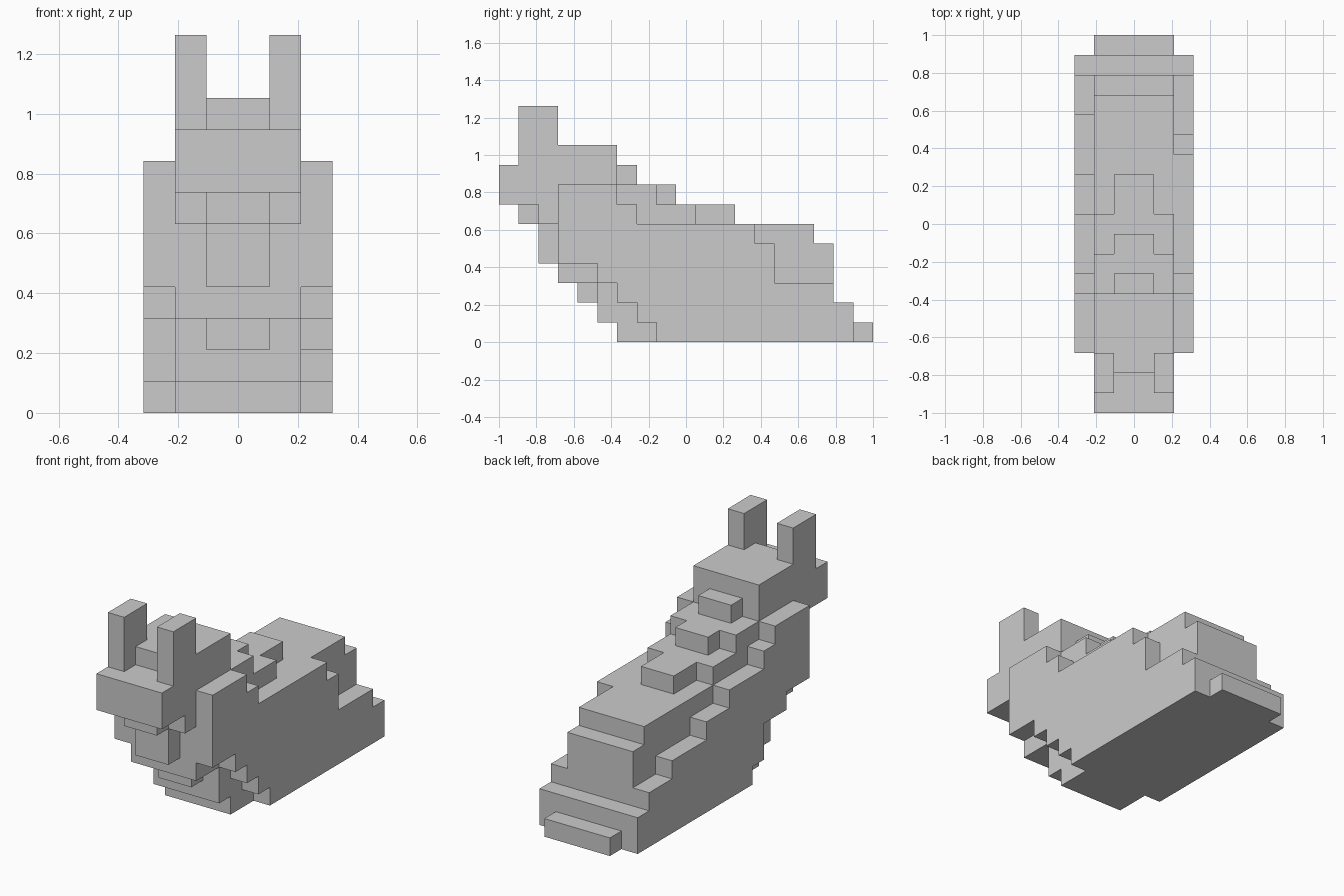
import bpy, bmesh

if "Cube" in bpy.data.objects:
    bpy.data.objects.remove(bpy.data.objects["Cube"])

U = 2 / 19          # block size; y counted 0..19 from the front, z from 0
cells = {}          # (x, y, z) -> part name


def box(part, x, y, z):
    """Fill a cuboid of blocks given as (start, end) pairs."""
    for i in range(*x):
        for j in range(*y):
            for k in range(*z):
                cells[i, j, k] = part


def stack(part, x, rows, z0=0):
    """Stepped slab: one (front, back) run per layer, going up."""
    for k, run in enumerate(rows, z0):
        box(part, x, run, (k, k + 1))


# Trunk: stepped body, four blocks wide
stack("trunk", (-2, 2), [(6, 18), (5, 18), (5, 17), (3, 17), (3, 17),
                         (3, 16), (2, 10), (3, 8)])

# Flanks: the two sides step down differently
stack("right_flank", (2, 3), [(8, 18), (7, 18), (6, 17), (5, 14), (3, 14),
                              (3, 13), (3, 7), (3, 6)])
stack("left_flank", (-3, -2), [(8, 18), (7, 18), (7, 17), (5, 15), (3, 12),
                               (3, 10), (3, 7), (3, 6)])

# Tail stub
box("tail", (-2, 2), (18, 19), (0, 1))

# Chest and belly ridges along the middle
box("belly_ridge", (-1, 1), (4, 5), (2, 3))
box("chest", (-1, 1), (2, 3), (4, 6))
box("throat", (-1, 1), (1, 2), (6, 7))

# Back ridges along the middle
box("back_ridge", (-1, 1), (10, 12), (6, 7))
box("back_ridge", (-1, 1), (8, 9), (7, 8))
box("back_ridge", (-1, 1), (6, 7), (8, 9))

# Head with raised crown
box("head", (-2, 2), (0, 6), (7, 9))
box("head", (-1, 1), (2, 6), (9, 10))

# Brow sides and upright ears, mirrored
for x in ((-2, -1), (1, 2)):
    box("head", x, (1, 6), (9, 10))
    box("ears", x, (1, 3), (10, 12))

AXES = [(0, 1, 2), (1, 2, 0), (2, 0, 1)]


def build(part):
    """Skin the blocks of a part, keeping only exposed faces."""
    bm = bmesh.new()
    for c in [c for c, p in cells.items() if p == part]:
        for a, b, d in AXES:
            for side in (0, 1):
                n = list(c)
                n[a] += 1 if side else -1
                if tuple(n) in cells:
                    continue
                quad = []
                for s, t in ((0, 0), (1, 0), (1, 1), (0, 1)):
                    v = list(c)
                    v[a] += side
                    v[b] += s
                    v[d] += t
                    quad.append(bm.verts.new((v[0] * U, v[1] * U - 1, v[2] * U)))
                bm.faces.new(quad if side else quad[::-1])
    bmesh.ops.remove_doubles(bm, verts=bm.verts, dist=0.001)
    # Merge coplanar squares into clean flat faces
    bmesh.ops.dissolve_limit(bm, angle_limit=0.01, verts=bm.verts, edges=bm.edges)
    mesh = bpy.data.meshes.new(part)
    bm.to_mesh(mesh)
    bm.free()
    bpy.context.collection.objects.link(bpy.data.objects.new(part, mesh))


for name in dict.fromkeys(cells.values()):
    build(name)
